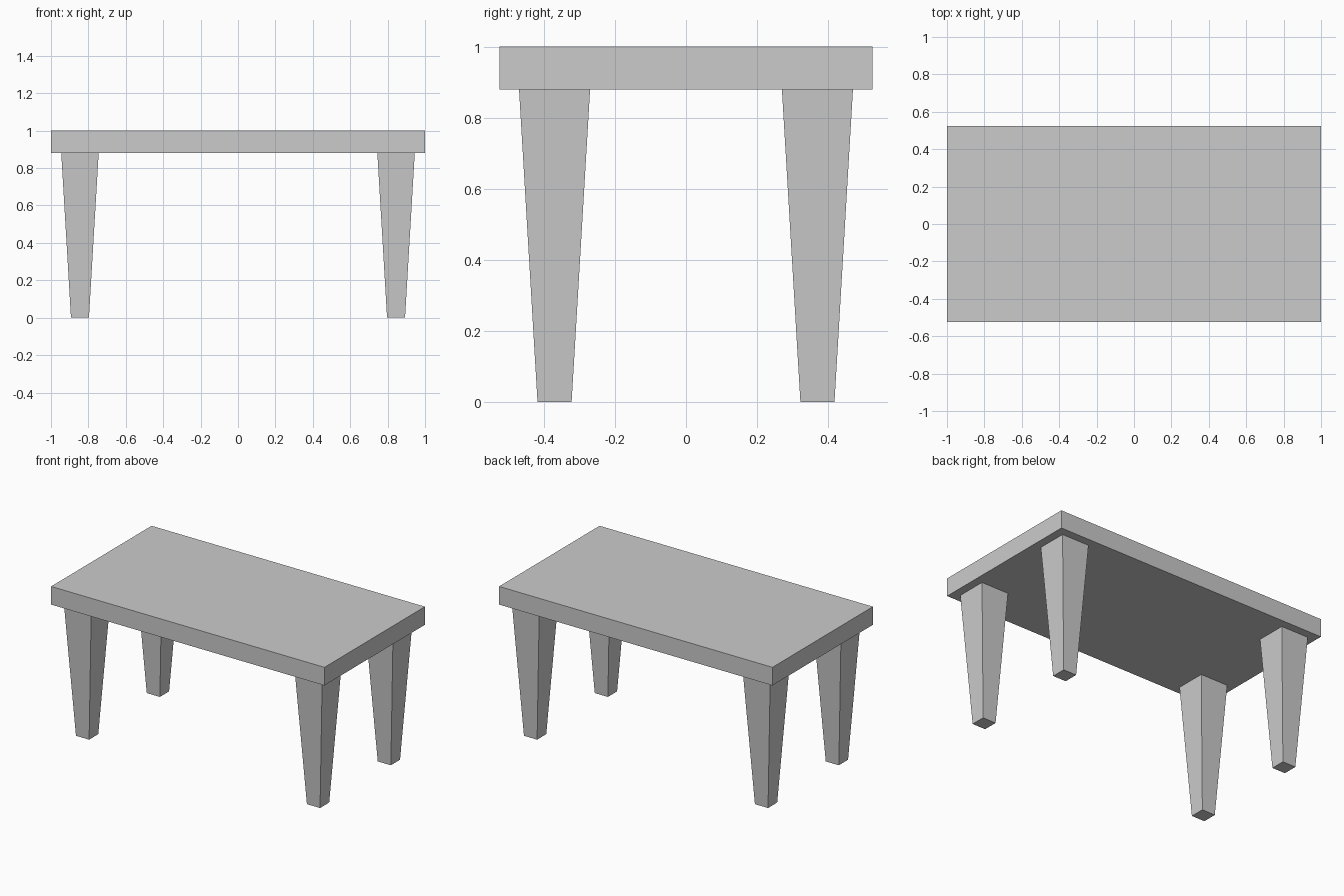
import bpy
import bmesh
from mathutils import Matrix, Vector

if "Cube" in bpy.data.objects:
    bpy.data.objects.remove(bpy.data.objects["Cube"])


def add_object(name, bm):
    mesh = bpy.data.meshes.new(name)
    bm.to_mesh(mesh)
    bm.free()
    obj = bpy.data.objects.new(name, mesh)
    bpy.context.collection.objects.link(obj)
    return obj


def box(size, centre):
    bm = bmesh.new()
    matrix = Matrix.Translation(centre) @ Matrix.Diagonal((*size, 1))
    bmesh.ops.create_cube(bm, size=1, matrix=matrix)
    return bm


TOP_Z, UNDERSIDE = 1.0, 0.88
LEG_X, LEG_Y = 0.845, 0.37
LEG_TOP, LEG_FOOT = 0.2, 0.096

# Tabletop slab
add_object("tabletop", box((2, 1.05, TOP_Z - UNDERSIDE),
                           (0, 0, (TOP_Z + UNDERSIDE) / 2)))

# Four square legs, tapering evenly towards the foot
for side, sx in (("left", -1), ("right", 1)):
    for end, sy in (("front", -1), ("back", 1)):
        bm = box((LEG_TOP, LEG_TOP, UNDERSIDE), (0, 0, UNDERSIDE / 2))
        foot = [v for v in bm.verts if v.co.z < 0.01]
        taper = LEG_FOOT / LEG_TOP
        bmesh.ops.scale(bm, vec=Vector((taper, taper, 1)), verts=foot)
        leg = add_object(f"{end}_{side}_leg", bm)
        leg.location = (sx * LEG_X, sy * LEG_Y, 0)
